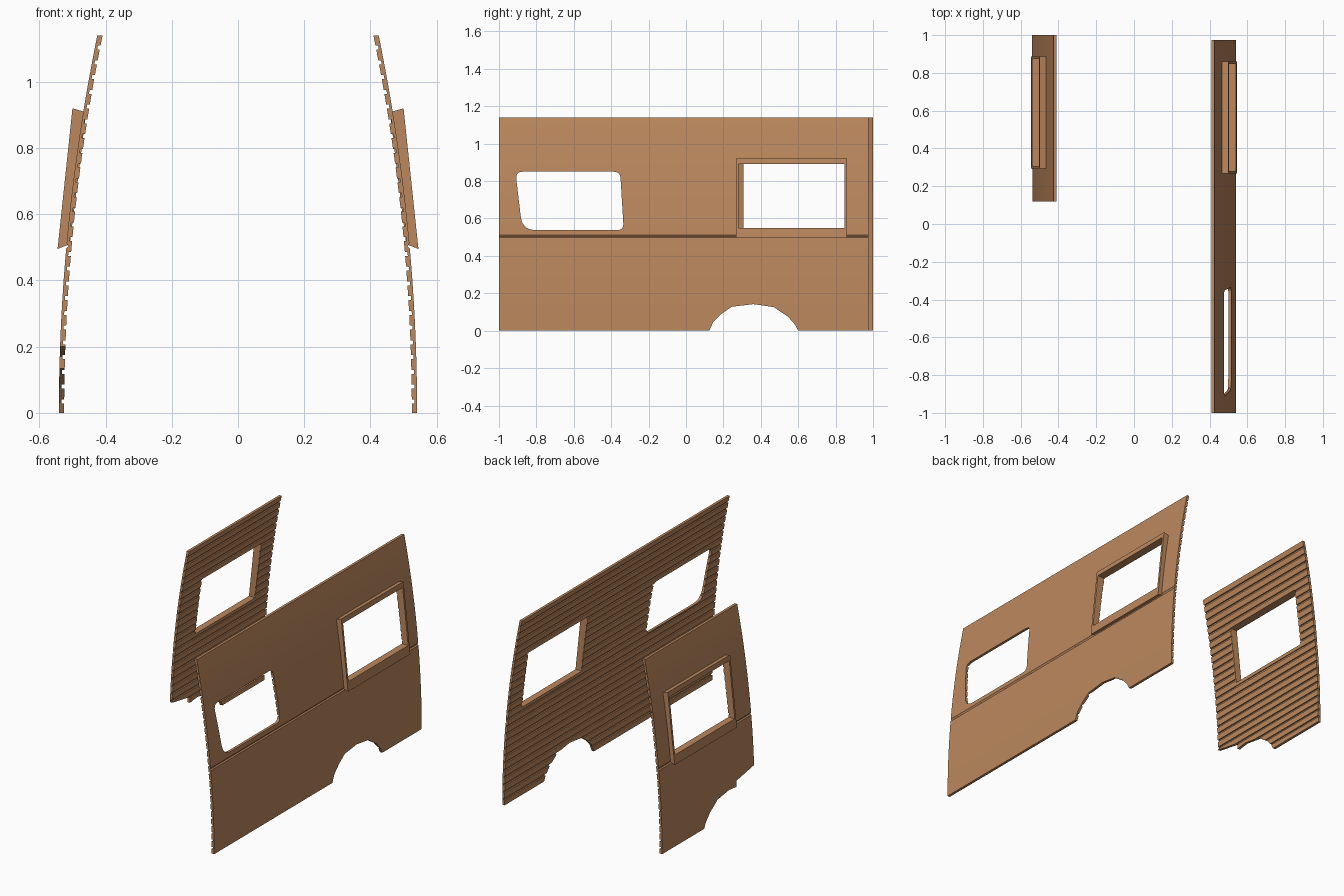
import bpy, bmesh, math
from mathutils import Vector

if "Cube" in bpy.data.objects:
    bpy.data.objects.remove(bpy.data.objects["Cube"])

H = 1.14       # panel height
T = 0.016      # panel thickness

paint = bpy.data.materials.new("tan_paint")
paint.diffuse_color = (0.50, 0.245, 0.11, 1)
paint.use_nodes = True
paint.node_tree.nodes["Principled BSDF"].inputs["Base Color"].default_value = paint.diffuse_color


def outer(z):
    """Barrel curve of the outside skin."""
    return 0.541 - 0.116 * (z / H) ** 2


def prism(name, ring, offset):
    """Closed solid from a planar ring of 3D points swept by an offset."""
    bm = bmesh.new()
    f = bm.faces.new([bm.verts.new(p) for p in ring])
    ext = bmesh.ops.extrude_face_region(bm, geom=[f])
    vs = [g for g in ext["geom"] if isinstance(g, bmesh.types.BMVert)]
    bmesh.ops.translate(bm, verts=vs, vec=offset)
    bmesh.ops.recalc_face_normals(bm, faces=bm.faces)
    me = bpy.data.meshes.new(name)
    bm.to_mesh(me)
    bm.free()
    me.materials.append(paint)
    ob = bpy.data.objects.new(name, me)
    bpy.context.collection.objects.link(ob)
    return ob


def across(name, side, pts, y0, y1):
    """Sweep an x-z section along y."""
    return prism(name, [(side * x, y0, z) for x, z in pts], (0, y1 - y0, 0))


def cut(ob, side, pts):
    """Cut a y-z outline sideways through an object."""
    c = prism("cutter", [(side * 0.3, y, z) for y, z in pts], (side * 0.4, 0, 0))
    c.hide_render = True
    m = ob.modifiers.new("cut", 'BOOLEAN')
    m.operation = 'DIFFERENCE'
    m.solver = 'EXACT'
    m.object = c
    bpy.context.view_layer.objects.active = ob
    bpy.ops.object.modifier_apply(modifier=m.name)
    bpy.data.objects.remove(c)


def rounded(corners, n=5):
    """Round the corners (y, z, radius) of an outline."""
    out = []
    for i, (y, z, r) in enumerate(corners):
        p = Vector((y, z))
        a = Vector(corners[i - 1][:2])
        b = Vector(corners[(i + 1) % len(corners)][:2])
        s, e = p + (a - p).normalized() * r, p + (b - p).normalized() * r
        for k in range(n + 1):
            t = k / n
            out.append(tuple(s * (1 - t) ** 2 + p * 2 * t * (1 - t) + e * t * t))
    return out


# panel section: curved skin with a belt crease outside and ribbing inside
section = []
for i in range(25):
    z = H * i / 24
    section.append((outer(z), z))
    if i == 10:
        section += [(outer(0.497), 0.497), (outer(0.503) - 0.006, 0.503), (outer(0.512), 0.512)]
for k in reversed(range(25)):
    z = 0.035 + k * 0.0445
    if k == 24:
        section.append((outer(H) - T, H))
    for dz, d in ((0.006, 0), (0.006, 0.008), (-0.006, 0.008), (-0.006, 0)):
        section.append((outer(z + dz) - T + d, z + dz))
section.append((outer(0) - T, 0))

# deep window surround section
surround = [(0.545, 0.495), (0.50, 0.92), (0.459, 0.908), (0.484, 0.70), (0.508, 0.51)]

# wheel arch outline
arch = [(0.125, -0.1), (0.125, 0), (0.145, 0.045), (0.19, 0.09), (0.245, 0.128), (0.36, 0.142),
        (0.47, 0.126), (0.545, 0.075), (0.585, 0.03), (0.6, 0), (0.6, -0.1)]
# the short side has its front lower corner cut away as well
short_arch = [(0.0, -0.1), (0.0, 0.221), (0.12, 0.20), (0.29, 0.17), (0.29, 0.134)] + arch[5:]

for side, label, y0, y1, shift, low in ((1, "right", -1.0, 0.975, 0.0, arch),
                                        (-1, "left", 0.12, 1.0, 0.026, short_arch)):
    panel = across(label + "_side_panel", side, section, y0, y1)
    cut(panel, side, low)
    frame = across(label + "_window_surround", side, surround, 0.268 + shift, 0.861 + shift)
    opening = [(0.281 + shift, 0.55), (0.848 + shift, 0.55),
               (0.848 + shift, 0.89), (0.281 + shift, 0.89)]
    for ob in (panel, frame):
        cut(ob, side, opening)
    if side == 1:
        # front window with rounded, slanted corners
        cut(panel, side, rounded([(-0.875, 0.538, 0.07), (-0.333, 0.538, 0.035),
                                  (-0.352, 0.85, 0.035), (-0.912, 0.85, 0.04)]))
